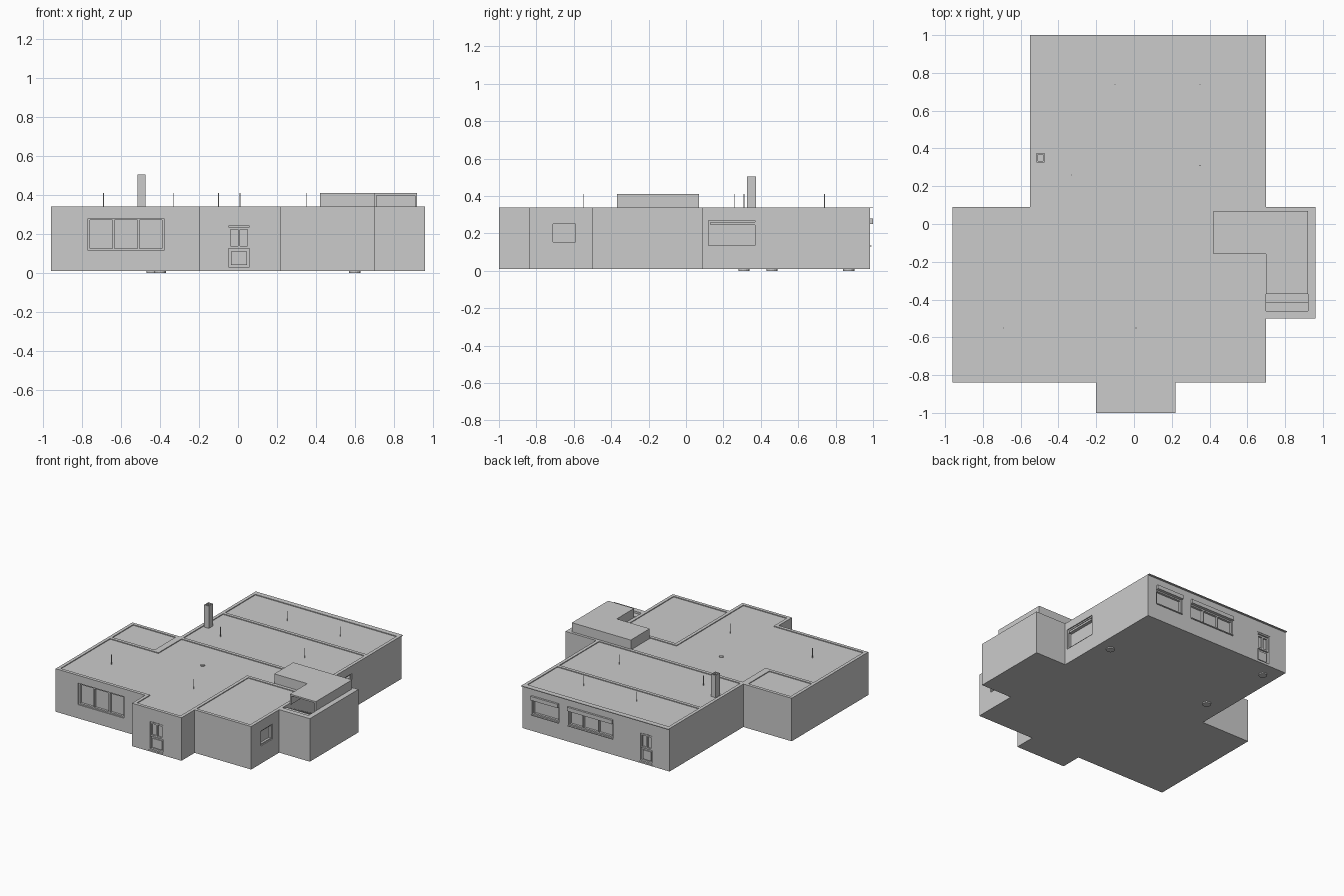
import bpy, bmesh

cube = bpy.data.objects.get("Cube")
if cube:
    bpy.data.objects.remove(cube)

grey = bpy.data.materials.new("plain_grey")
grey.use_nodes = True
COLOUR = (0.6, 0.6, 0.6, 1)
grey.diffuse_color = COLOUR
grey.node_tree.nodes["Principled BSDF"].inputs["Base Color"].default_value = COLOUR

BASE, ROOF = 0.01, 0.34
FRONT, PORCH = ("y", -0.84, -1), ("y", -1.0, -1)
RIGHT, BACK = ("x", 0.70, 1), ("y", 0.985, 1)


def rect(x0, x1, y0, y1):
    return [(x0, y0), (x1, y0), (x1, y1), (x0, y1)]


def prisms(name, parts):
    """One object from a list of (outline, bottom, top) prisms."""
    bm = bmesh.new()
    for outline, z0, z1 in parts:
        face = bm.faces.new([bm.verts.new((x, y, z0)) for x, y in outline])
        new = bmesh.ops.extrude_face_region(bm, geom=[face])["geom"]
        bmesh.ops.translate(bm, vec=(0, 0, z1 - z0),
                            verts=[v for v in new if isinstance(v, bmesh.types.BMVert)])
    bmesh.ops.recalc_face_normals(bm, faces=bm.faces)
    mesh = bpy.data.meshes.new(name)
    bm.to_mesh(mesh)
    bm.free()
    mesh.materials.append(grey)
    obj = bpy.data.objects.new(name, mesh)
    bpy.context.collection.objects.link(obj)
    return obj


def cut(target, parts):
    """Carve the prisms out of the target and drop the cutter."""
    cutter = prisms("cutter", parts)
    cutter.hide_render = True
    mod = target.modifiers.new("cut", "BOOLEAN")
    mod.operation, mod.solver, mod.object = "DIFFERENCE", "EXACT", cutter
    bpy.context.view_layer.objects.active = target
    bpy.ops.object.modifier_apply(modifier=mod.name)
    bpy.data.objects.remove(cutter)


def on_wall(wall, u0, u1, z0, z1, d0, d1):
    """Prism lying on a wall, from depth d0 to d1 outward."""
    axis, plane, sign = wall
    a, b = sorted((plane + sign * d0, plane + sign * d1))
    return (rect(u0, u1, a, b) if axis == "y" else rect(a, b, u0, u1), z0, z1)


def frame(wall, u0, u1, z0, z1, mullions=(), w=0.01, d0=-0.025, d1=-0.008):
    """Four border bars plus upright mullions."""
    bars = [(u0, u1, z0, z0 + w), (u0, u1, z1 - w, z1),
            (u0, u0 + w, z0 + w, z1 - w), (u1 - w, u1, z0 + w, z1 - w)]
    bars += [(m - w / 2, m + w / 2, z0 + w, z1 - w) for m in mullions]
    return [on_wall(wall, *bar, d0, d1) for bar in bars]


# Main building mass
outline = [(-0.96, -0.84), (-0.20, -0.84), (-0.20, -1), (0.22, -1), (0.22, -0.84),
           (0.70, -0.84), (0.70, -0.50), (0.96, -0.50), (0.96, 0.09), (0.70, 0.09),
           (0.70, 0.985), (-0.55, 0.985), (-0.55, 0.09), (-0.96, 0.09)]
building = prisms("building", [(outline, BASE, ROOF)])

# Shallow roof fields framed by parapets
main_field = [(-0.935, -0.815), (-0.175, -0.815), (-0.175, -0.975), (0.195, -0.975),
              (0.195, -0.165), (0.675, -0.165), (0.675, 0.065), (-0.525, 0.065),
              (-0.525, -0.215), (-0.935, -0.215)]
fields = [main_field, rect(-0.935, -0.575, -0.19, 0.065), rect(0.22, 0.675, -0.815, -0.19),
          rect(-0.525, 0.675, 0.09, 0.57), rect(-0.525, 0.675, 0.595, 0.96)]
cut(building, [(f, ROOF - 0.006, ROOF + 0.05) for f in fields])

# Stairwell, window and door recesses
windows = [(FRONT, -0.77, -0.38, 0.115, 0.28), (RIGHT, -0.72, -0.58, 0.145, 0.26),
           (RIGHT, 0.11, 0.38, 0.125, 0.28), (BACK, 0.39, 0.62, 0.135, 0.25),
           (BACK, -0.07, 0.31, 0.135, 0.25)]
doors = [(PORCH, -0.06, 0.07), (BACK, -0.41, -0.29)]
cut(building, [(rect(0.70, 0.92, -0.46, 0.05), 0.05, ROOF + 0.05)])
cut(building, [on_wall(*w, -0.025, 0.05) for w in windows]
    + [on_wall(wall, u0, u1, 0.02, 0.25, -0.02, 0.05) for wall, u0, u1 in doors])

# Window frames
for i, w in enumerate(windows):
    wall, u0, u1, z0, z1 = w
    wide = u1 - u0 > 0.3
    prisms(f"window_frame_{i + 1}", frame(*w, [u0 + 0.13, u0 + 0.26] if wide else []))

# Doors: outer frame, two glazed lights and a lower panel
for i, (wall, u0, u1) in enumerate(doors):
    mid = (u0 + u1) / 2
    parts = frame(wall, u0, u1, 0.02, 0.25, d0=-0.02, d1=-0.003)
    parts += frame(wall, u0 + 0.01, u1 - 0.01, 0.125, 0.235, [mid], 0.012, -0.02, -0.008)
    parts.append(on_wall(wall, u0 + 0.025, u1 - 0.025, 0.04, 0.11, -0.02, -0.012))
    prisms(f"door_{i + 1}", parts)

# Shutter boxes and sills
prisms("shutter_boxes", [on_wall(BACK, 0.39, 0.62, 0.25, 0.28, 0, 0.015),
                         on_wall(BACK, -0.07, 0.31, 0.25, 0.28, 0, 0.015),
                         on_wall(RIGHT, 0.13, 0.37, 0.245, 0.26, -0.025, 0)])
prisms("window_sills", [on_wall(BACK, 0.39, 0.62, 0.13, 0.136, 0, 0.008),
                        on_wall(BACK, -0.07, 0.31, 0.13, 0.136, 0, 0.008)])
prisms("back_coping", [on_wall(BACK, -0.55, 0.70, 0.335, ROOF, 0, 0.015)])

# Stairs descending under the rooftop hood
steps = 11
prisms("stairs", [(rect(0.70, 0.92, -0.46 + i * 0.046, -0.46 + (i + 1) * 0.046),
                   0.05, 0.325 - i * 0.024) for i in range(steps)])

# Rooftop stair hood, hollow above the stairs and open to the front
hood = prisms("stair_hood", [([(0.42, -0.16), (0.70, -0.16), (0.70, -0.37), (0.92, -0.37),
                               (0.92, 0.07), (0.42, 0.07)], ROOF - 0.006, 0.41)])
cut(hood, [(rect(0.712, 0.908, -0.40, 0.04), 0.30, 0.398)])

# Chimney with an open flue
chimney = prisms("chimney", [(rect(-0.515, -0.475, 0.325, 0.375), 0.33, 0.505)])
cut(chimney, [(rect(-0.507, -0.483, 0.333, 0.367), 0.36, 0.55)])

# Thin vent rods
rods = [(-0.69, -0.55), (-0.33, 0.26), (-0.10, 0.74), (0.01, -0.55), (0.35, 0.31), (0.35, 0.74)]
prisms("vent_rods", [(rect(x - 0.002, x + 0.002, y - 0.002, y + 0.002), 0.33, 0.41)
                     for x, y in rods])


# Round roof outlet and floor drains
def disc(name, x, y, z, radius, height):
    bpy.ops.mesh.primitive_cylinder_add(vertices=16, radius=radius, depth=height,
                                        location=(x, y, z + height / 2))
    obj = bpy.context.object
    obj.name = name
    obj.data.materials.append(grey)


disc("roof_outlet", -0.16, -0.20, 0.33, 0.016, 0.01)
for i, (x, y) in enumerate([(-0.44, 0.87), (0.60, 0.46), (-0.40, 0.31)]):
    disc(f"floor_drain_{i + 1}", x, y, 0, 0.03, 0.012)
